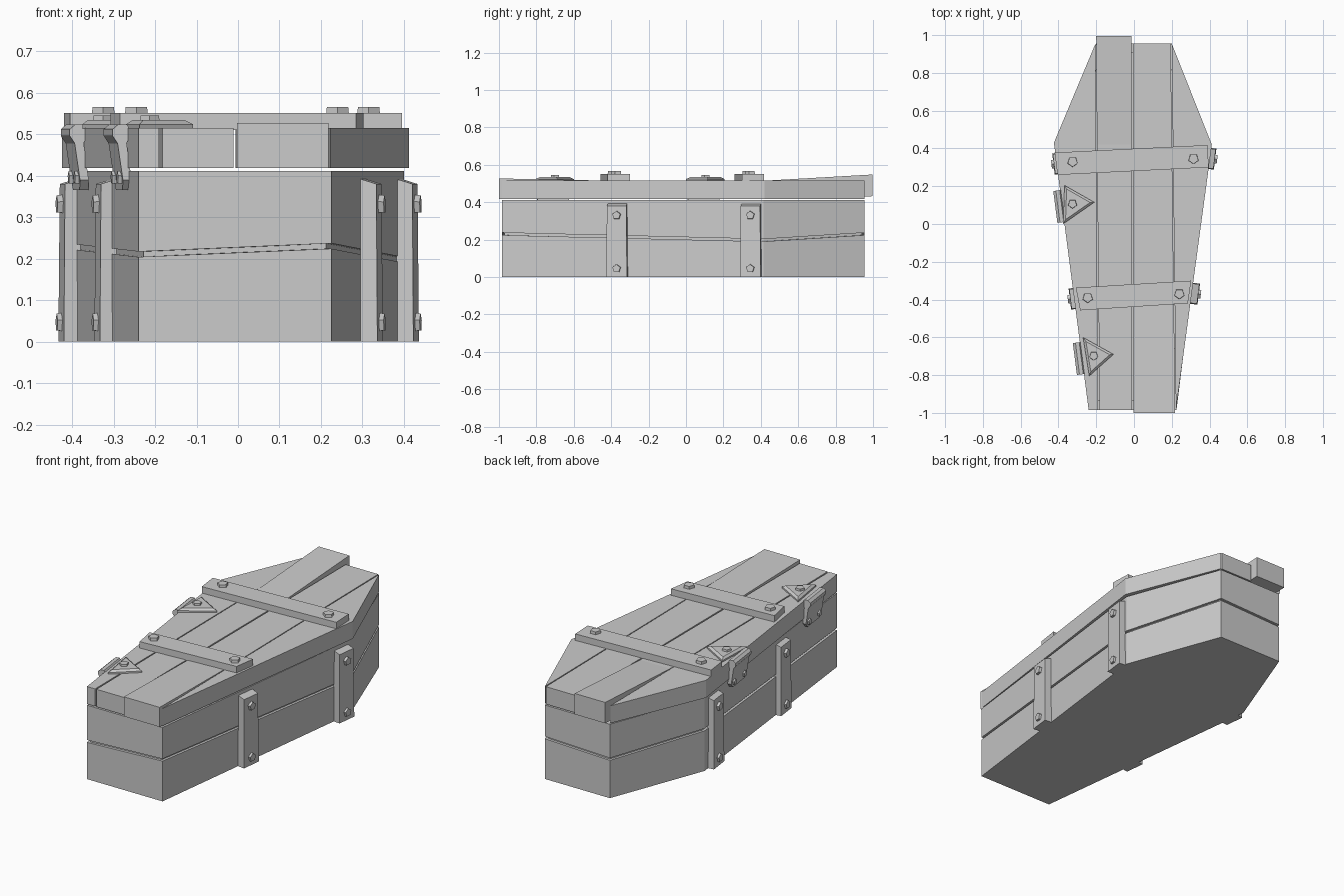
import bpy, bmesh, math
from mathutils import Vector, Matrix

cube = bpy.data.objects.get("Cube")
if cube:
    bpy.data.objects.remove(cube)

grey = bpy.data.materials.new("plain_grey")
grey.use_nodes = True
grey.diffuse_color = (0.6, 0.6, 0.6, 1)
grey.node_tree.nodes["Principled BSDF"].inputs["Base Color"].default_value = (0.6, 0.6, 0.6, 1)


def finish(name, bm):
    bmesh.ops.recalc_face_normals(bm, faces=bm.faces)
    mesh = bpy.data.meshes.new(name)
    bm.to_mesh(mesh)
    bm.free()
    mesh.materials.append(grey)
    obj = bpy.data.objects.new(name, mesh)
    bpy.context.collection.objects.link(obj)
    return obj


def loft(name, rings, closed=False):
    """Skin a list of equal rings; cap the ends, or join last to first."""
    bm = bmesh.new()
    rows = [[bm.verts.new(p) for p in ring] for ring in rings]
    n = len(rows[0])
    pairs = list(zip(rows, rows[1:])) + ([(rows[-1], rows[0])] if closed else [])
    for a, b in pairs:
        for i in range(n):
            j = (i + 1) % n
            bm.faces.new((a[i], a[j], b[j], b[i]))
    if not closed:
        bm.faces.new(rows[0])
        bm.faces.new(rows[-1])
    return finish(name, bm)


def level(outline, z):
    """Place a flat outline at one height, or at one height per corner."""
    heights = z if isinstance(z, list) else [z] * len(outline)
    return [(x, y, h) for (x, y), h in zip(outline, heights)]


def inset(outline, amount):
    """Shrink a convex anticlockwise outline by an even distance."""
    result = []
    for i, p in enumerate(outline):
        p, a, b = Vector(p), Vector(outline[i - 1]), Vector(outline[(i + 1) % len(outline)])
        u, v = (p - a).normalized(), (b - p).normalized()
        n1, n2 = Vector((-u.y, u.x)), Vector((-v.y, v.x))
        result.append(tuple(p + (n1 + n2) * amount / (1 + n1.dot(n2))))
    return result


def bolt(name, spot, normal, radius=0.03, height=0.028):
    """Five-sided bolt head, slightly narrower on top."""
    bm = bmesh.new()
    turn = Vector(normal).to_track_quat('Z', 'Y').to_matrix().to_4x4()
    bmesh.ops.create_cone(bm, cap_ends=True, segments=5, radius1=radius, radius2=radius * 0.9,
                          depth=height, matrix=Matrix.Translation(spot) @ turn)
    return finish(name, bm)


# Box: lower tray, recessed seam and upper wall, with an uneven seam between
outline = [(-0.24, -0.985), (0.225, -0.985), (0.4, 0.415), (0.2, 0.955), (-0.2, 0.955), (-0.405, 0.415)]
seam = [0.204, 0.224, 0.19, 0.224, 0.21, 0.223]
seam_top = [z + 0.013 for z in seam]
cavity = inset(outline, 0.05)
core = inset(outline, 0.014)
loft("lower_box", [level(outline, 0), level(outline, seam), level(cavity, seam), level(cavity, 0.04)])
loft("seam_core", [level(core, 0.19), level(core, 0.24), level(cavity, 0.24), level(cavity, 0.19)], True)
loft("upper_box", [level(outline, seam_top), level(outline, 0.411),
                   level(cavity, 0.411), level(cavity, seam_top)], True)

# Lid: two outer boards
LOW, HIGH = 0.418, 0.515
boards = {
    "lid_board_outer_right": [(-0.24, -0.985), (-0.19, -0.985), (-0.204, 0.955), (-0.424, 0.43)],
    "lid_board_outer_left": [(0.222, -0.985), (0.412, 0.42), (0.2, 0.955)],
}
for name, shape in boards.items():
    loft(name, [level(shape, LOW), level(shape, HIGH)])


# Lid: two warped middle boards, given as y, x range, bottom and top
def plank(name, stations):
    loft(name, [[(x0, y, b), (x1, y, b), (x1, y, t), (x0, y, t)] for y, x0, x1, b, t in stations])


plank("lid_board_inner_right", [(-0.985, -0.182, -0.011, LOW, HIGH), (0.42, -0.196, -0.012, LOW, HIGH),
                                (0.996, -0.2, -0.012, 0.432, 0.548)])
plank("lid_board_inner_left", [(-1.0, -0.002, 0.218, LOW, 0.527), (-0.4, -0.003, 0.211, LOW, HIGH),
                               (0.955, -0.006, 0.194, LOW, HIGH)])

# Cross bars over the lid, each with two bolts
bars = {
    "upper": ([(-0.405, 0.26), (0.395, 0.3), (0.39, 0.418), (-0.42, 0.378)], [(-0.325, 0.33), (0.315, 0.345)]),
    "lower": ([(-0.285, -0.457), (0.285, -0.42), (0.303, -0.3), (-0.308, -0.337)], [(-0.245, -0.39), (0.24, -0.37)]),
}
for label, (shape, spots) in bars.items():
    loft(label + "_cross_bar", [level(shape, 0.51), level(shape, 0.551)])
    for x, y in spots:
        bolt(label + "_bar_bolt", (x, y, 0.552), (0, 0, 1))


# Frame along a long side wall: outward, along and the point at a given y
def wall(side, y, foot, shoulder):
    along = Vector((side * (shoulder - foot), 1.4, 0)).normalized()
    outward = Vector((side * along.y, -side * along.x, 0))
    x = foot + (shoulder - foot) * (y + 0.985) / 1.4
    return Vector((side * x, y, 0)), along, outward


def wall_loft(name, frame, levels):
    origin, along, out = frame
    loft(name, [[origin + out * u + along * v + Vector((0, 0, z + dz))
                 for u, v, dz in ((a, -w, 0), (b, -w, -drop), (b, w, -drop), (a, w, 0))]
                for a, b, w, z, drop in levels])


# Side posts with two bolts each
for side, name in ((1, "left_post"), (-1, "right_post")):
    for y in (0.335, -0.38):
        frame = wall(side, y + side * 0.013, 0.232, 0.402)
        wall_loft(name, frame, [(-0.005, 0.036, 0.056, 0, 0), (-0.005, 0.033, 0.052, 0.392, 0.012)])
        for z in (0.045, 0.33):
            bolt(name + "_bolt", frame[0] + frame[2] * 0.037 + Vector((0, 0, z)), frame[2], 0.025, 0.02)

# Hinges: bevelled triangle plate on the lid and a bent flap over the wall
hinges = [([(-0.375, 0.0), (-0.21, 0.115), (-0.368, 0.205)], 0.095),
          ([(-0.237, -0.805), (-0.108, -0.69), (-0.27, -0.6)], -0.71)]
for shape, y in hinges:
    top = inset(shape, 0.012)
    loft("hinge_plate", [level(shape, 0.512), level(shape, 0.524), level(top, 0.534)])
    cx, cy = (sum(c) / 3 for c in zip(*shape))
    bolt("hinge_plate_bolt", (cx - 0.008, cy, 0.535), (0, 0, 1), 0.026, 0.02)
    frame = wall(-1, y, 0.24, 0.42)
    wall_loft("hinge_flap", frame, [
        (0.004, 0.024, 0.085, 0.524, 0), (-0.004, 0.038, 0.085, 0.512, 0),
        (-0.004, 0.038, 0.085, 0.496, 0), (0.004, 0.026, 0.085, 0.478, 0),
        (-0.008, 0.013, 0.085, 0.39, 0), (-0.01, 0.011, 0.062, 0.365, 0)])
    for shift in (-0.055, 0.055):
        spot = frame[0] + frame[2] * 0.015 + frame[1] * shift + Vector((0, 0, 0.395))
        bolt("hinge_flap_bolt", spot, frame[2], 0.018, 0.016)
